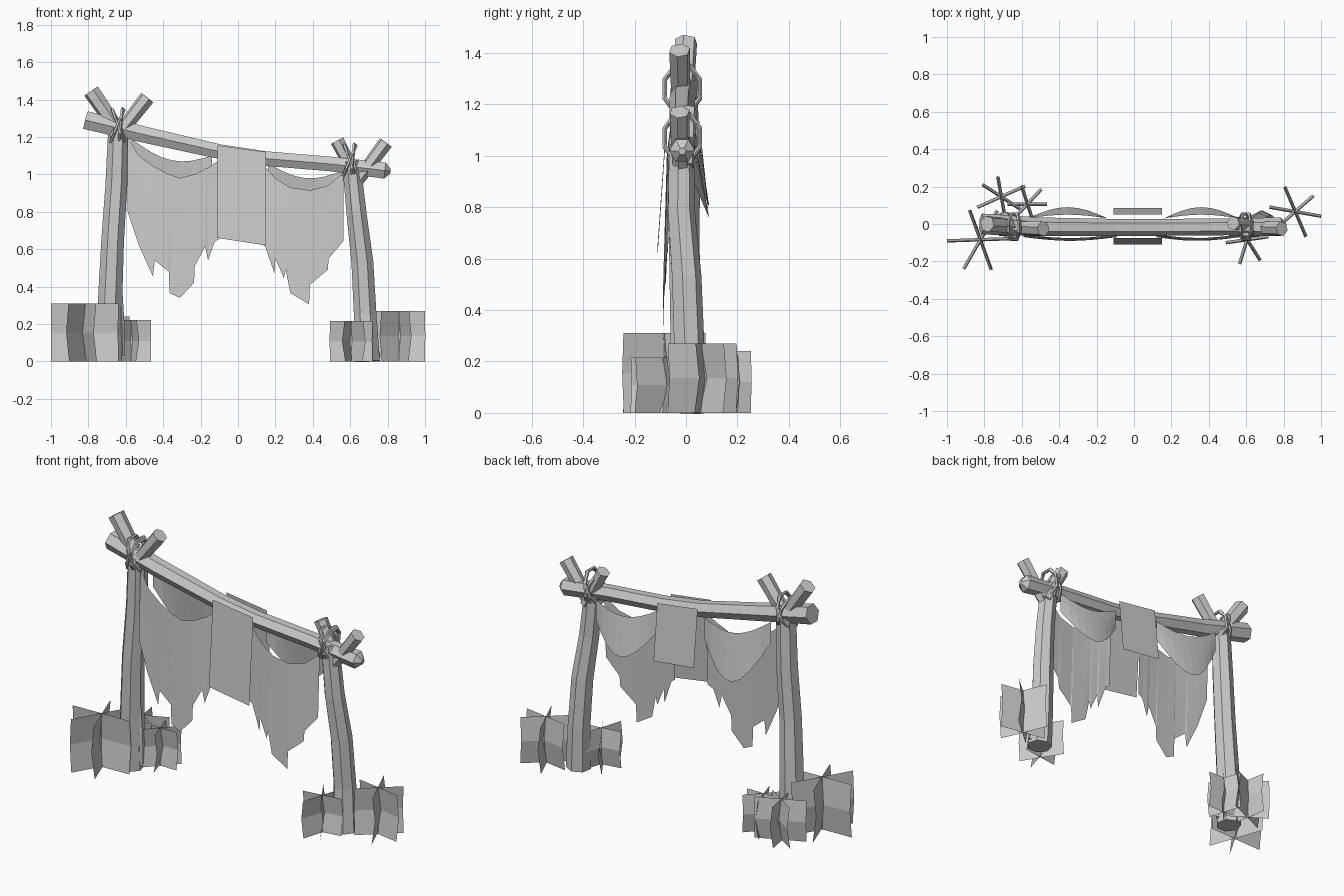
import bpy, math
from mathutils import Vector

if "Cube" in bpy.data.objects:
    bpy.data.objects.remove(bpy.data.objects["Cube"])

grey = bpy.data.materials.new("plain_grey")
grey.diffuse_color = (0.6, 0.6, 0.6, 1)
grey.use_nodes = True
grey.node_tree.nodes["Principled BSDF"].inputs["Base Color"].default_value = grey.diffuse_color


def make(name, verts, faces):
    me = bpy.data.meshes.new(name)
    me.from_pydata([tuple(v) for v in verts], [], faces)
    me.materials.append(grey)
    ob = bpy.data.objects.new(name, me)
    bpy.context.collection.objects.link(ob)
    return ob


def tube(name, pts, radii, sides, closed=False, spin=0.0):
    """Sweep a flat-sided polygon along a path."""
    pts = [Vector(p) for p in pts]
    n = len(pts)
    verts, faces = [], []
    for i, p in enumerate(pts):
        a = pts[(i - 1) % n] if closed or i > 0 else p
        b = pts[(i + 1) % n] if closed or i < n - 1 else p
        t = (b - a).normalized()
        ref = Vector((0, 1, 0)) if abs(t.y) < 0.9 and not closed else Vector((1, 0, 0))
        u = (ref - t * ref.dot(t)).normalized()
        w = t.cross(u)
        for k in range(sides):
            ang = spin + 2 * math.pi * k / sides
            verts.append(p + radii[i] * (math.cos(ang) * u + math.sin(ang) * w))
    for i in range(n if closed else n - 1):
        j = (i + 1) % n
        for k in range(sides):
            m = (k + 1) % sides
            faces.append((i * sides + k, i * sides + m, j * sides + m, j * sides + k))
    if not closed:
        faces.append(tuple(reversed(range(sides))))
        faces.append(tuple(range((n - 1) * sides, n * sides)))
    return make(name, verts, faces)


def sheet(name, columns, yfun, rows=4):
    """Cloth from (x, top z, bottom z) columns; yfun(u, v) gives depth."""
    verts, faces = [], []
    x0, x1 = columns[0][0], columns[-1][0]
    for x, zt, zb in columns:
        for r in range(rows + 1):
            v = r / rows
            verts.append((x, yfun((x - x0) / (x1 - x0), v), zt + (zb - zt) * v))
    for c in range(len(columns) - 1):
        for r in range(rows):
            a = c * (rows + 1) + r
            faces.append((a, a + 1, a + rows + 2, a + rows + 1))
    return make(name, verts, faces)


# Bent posts
tube("left_post", [(-0.69, 0, 0), (-0.685, 0, 0.3), (-0.67, -0.01, 0.65),
                   (-0.65, -0.005, 0.95), (-0.64, -0.01, 1.25)],
     [0.07, 0.067, 0.062, 0.06, 0.055], 7)
tube("right_post", [(0.69, 0, 0), (0.68, 0.01, 0.25), (0.665, 0.0, 0.53),
                    (0.635, -0.02, 0.78), (0.605, -0.02, 1.07)],
     [0.07, 0.062, 0.06, 0.055, 0.05], 7)

# Sagging crossbeam with a pointed right end
tube("crossbeam", [(-0.815, 0, 1.29), (-0.5, -0.015, 1.212), (-0.1, -0.018, 1.122),
                   (0.14, -0.018, 1.085), (0.5, -0.015, 1.055), (0.785, -0.015, 1.02),
                   (0.815, -0.015, 1.017)],
     [0.056, 0.05, 0.045, 0.045, 0.045, 0.05, 0.015], 6)

# Crossed sticks at both joints
sticks = [((-0.785, 0.0, 1.445), (-0.61, -0.01, 1.19), 0.045),
          ((-0.485, -0.025, 1.41), (-0.665, -0.02, 1.18), 0.042),
          ((0.53, 0.005, 1.18), (0.645, 0.0, 0.96), 0.038),
          ((0.79, -0.025, 1.17), (0.62, -0.02, 0.94), 0.04)]
for i, (a, b, r) in enumerate(sticks):
    tube(f"cross_stick_{i + 1}", [b, a], [r * 0.85, r], 6, spin=0.3)

# Rope lashings
for side, cx, cz in (("left", -0.64, 1.26), ("right", 0.6, 1.07)):
    for i, (tilt, dx) in enumerate(((-0.35, 0.0), (0.1, 0.012), (0.4, -0.005))):
        loop = []
        for k in range(8):
            t = 2 * math.pi * (k + 0.5) / 8
            s = 0.1 * math.sin(t)
            loop.append((cx + dx + s * math.sin(tilt), -0.014 + 0.074 * math.cos(t),
                         cz + s * math.cos(tilt)))
        tube(f"{side}_rope_{i + 1}", loop, [0.009] * 8, 5, closed=True)

# Tattered front cloths
left = [(-0.59, 1.2, 0.80), (-0.53, 1.1, 0.62), (-0.455, 1.045, 0.455), (-0.445, 1.04, 0.54),
        (-0.37, 1.0, 0.48), (-0.366, 1.0, 0.365), (-0.31, 0.98, 0.34), (-0.235, 1.0, 0.42),
        (-0.231, 1.0, 0.51), (-0.175, 1.03, 0.615), (-0.16, 1.035, 0.54),
        (-0.125, 1.06, 0.64), (-0.09, 1.08, 0.66)]
right = [(0.12, 1.06, 0.63), (0.145, 1.04, 0.615), (0.195, 0.985, 0.47), (0.2, 0.98, 0.55),
         (0.245, 0.95, 0.445), (0.255, 0.945, 0.49), (0.28, 0.93, 0.365), (0.38, 0.915, 0.305),
         (0.385, 0.915, 0.41), (0.48, 0.94, 0.49), (0.485, 0.945, 0.55), (0.565, 1.01, 0.645)]
for name, cols in (("left_cloth", left), ("right_cloth", right)):
    sheet(name, cols, lambda u, v: -0.055 - 0.02 * math.sin(math.pi * u) - 0.015 * v)

# Back swags: crescents hanging between post and centre
for name, x0, x1, z0, z1, top, low in (("left_back_swag", -0.57, -0.14, 1.19, 1.1, 0.07, 0.34),
                                       ("right_back_swag", 0.16, 0.56, 1.06, 1.02, 0.06, 0.28)):
    cols = []
    for k in range(9):
        u = k / 8
        s = math.sin(math.pi * u)
        z = z0 + (z1 - z0) * u
        cols.append((x0 + (x1 - x0) * u, z - top * s, z - 0.12 - (low - 0.12) * s))
    sheet(name, cols, lambda u, v: 0.03 + (0.02 + 0.04 * v) * math.sin(math.pi * u), 3)

# Centre panels hanging in front of and behind the beam
sheet("front_panel", [(-0.11, 1.155, 0.66), (0.02, 1.137, 0.64), (0.15, 1.12, 0.62)],
      lambda u, v: -0.075 - 0.035 * v)
sheet("back_panel", [(-0.11, 1.15, 0.82), (0.02, 1.132, 0.805), (0.15, 1.115, 0.79)],
      lambda u, v: 0.05 + 0.035 * v)

# Grass tufts: crossed upright cards with a slight bulge at mid height
tufts = [("left_front", -0.82, -0.085, 0.31, ((2, 0.18), (60, 0.18), (110, 0.17))),
         ("left_back", -0.71, 0.145, 0.24, ((24, 0.14), (-80, 0.11), (-33, 0.12))),
         ("left_inner", -0.57, 0.105, 0.22, ((0, 0.105), (-72, 0.105), (47, 0.11))),
         ("right_back", 0.862, 0.065, 0.27, ((-10, 0.14), (-67, 0.145), (41, 0.13))),
         ("right_front", 0.605, -0.085, 0.215, ((8, 0.115), (73, 0.135), (-58, 0.13)))]
for name, cx, cy, h, cards in tufts:
    verts, faces = [], []
    for ang, half in cards:
        c, s = math.cos(math.radians(ang)), math.sin(math.radians(ang))
        base = len(verts)
        for z, off in ((0, -0.008), (h * 0.5, 0.01), (h, -0.004)):
            for e in (-half, half):
                verts.append((cx + e * c - off * s, cy + e * s + off * c, z))
        faces += [(base, base + 1, base + 3, base + 2),
                  (base + 2, base + 3, base + 5, base + 4)]
    make(f"{name}_grass", verts, faces)

# Bark slabs on the posts
for name, x, y, z0, z1 in (("left_bark", -0.617, -0.01, 0.03, 0.4),
                           ("right_bark", 0.75, 0.0, 0.02, 0.07)):
    tube(name, [(x, y, z0), (x - 0.005, y, (z0 + z1) / 2), (x - 0.01, y, z1)],
         [0.012, 0.014, 0.008], 4)
